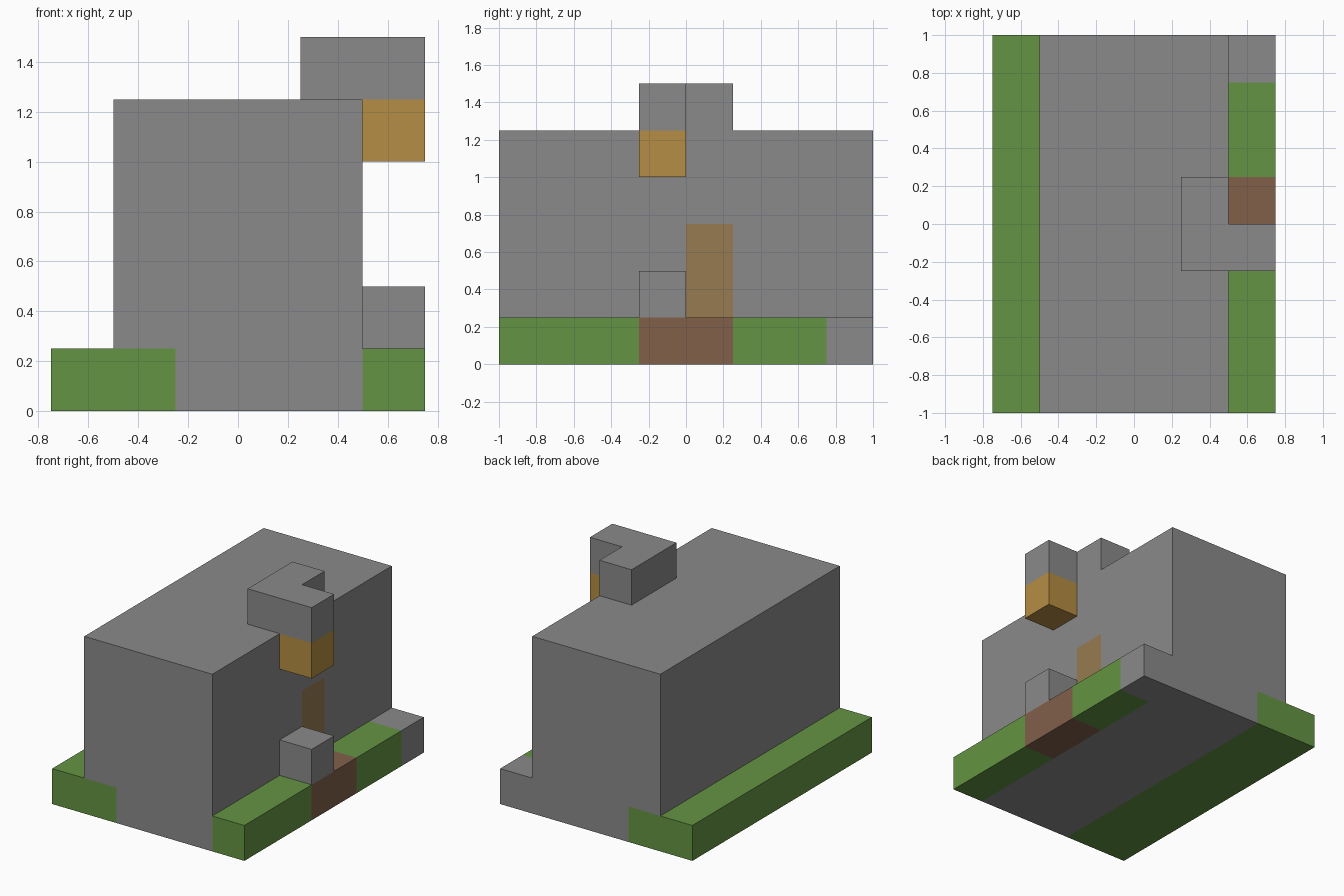
import bpy
import bmesh
from mathutils import Vector

default = bpy.data.objects.get("Cube")
if default:
    bpy.data.objects.remove(default, do_unlink=True)

U = 0.25  # edge length of one block


def linear(c):
    c /= 255
    return c / 12.92 if c <= 0.04045 else ((c + 0.055) / 1.055) ** 2.4


def material(name, r, g, b):
    mat = bpy.data.materials.new(name)
    mat.use_nodes = True
    color = (linear(r), linear(g), linear(b), 1)
    mat.diffuse_color = color
    mat.node_tree.nodes["Principled BSDF"].inputs["Base Color"].default_value = color
    return mat


stone = material("stone_grey", 138, 138, 138)
grass = material("grass_green", 100, 148, 66)
dirt = material("path_brown", 130, 96, 74)
wood = material("door_tan", 150, 123, 80)
amber = material("lamp_amber", 181, 141, 68)


def block(name, mat, low, high):
    """Box between two corners, given in block units."""
    low, high = Vector(low) * U, Vector(high) * U
    bm = bmesh.new()
    bmesh.ops.create_cube(bm, size=1)
    bmesh.ops.scale(bm, vec=high - low, verts=bm.verts)
    bmesh.ops.translate(bm, vec=(low + high) / 2, verts=bm.verts)
    mesh = bpy.data.meshes.new(name)
    bm.to_mesh(mesh)
    bm.free()
    mesh.materials.append(mat)
    obj = bpy.data.objects.new(name, mesh)
    bpy.context.collection.objects.link(obj)
    return obj


# Ground layer: lawns, floor slab, path and corner stone
block("left_lawn", grass, (-3, -4, 0), (-1, 4, 1))
block("floor_slab", stone, (-1, -4, 0), (2, 4, 1))
block("front_lawn", grass, (2, -4, 0), (3, -1, 1))
block("path", dirt, (2, -1, 0), (3, 1, 1))
block("rear_lawn", grass, (2, 1, 0), (3, 3, 1))
block("corner_stone", stone, (2, 3, 0), (3, 4, 1))

# House body, with a door cut into its side face
house = block("house_body", stone, (-2, -4, 1), (2, 4, 5))
house.data.materials.append(wood)
bm = bmesh.new()
bm.from_mesh(house.data)
for point, normal in (((0, 0, 0), (0, 1, 0)), ((0, U, 0), (0, 1, 0)), ((0, 0, 3 * U), (0, 0, 1))):
    bmesh.ops.bisect_plane(bm, geom=bm.verts[:] + bm.edges[:] + bm.faces[:],
                           plane_co=point, plane_no=normal)
for face in bm.faces:
    center = face.calc_center_median()
    if face.normal.x > 0.9 and 0 < center.y < U and center.z < 3 * U:
        face.material_index = 1
bm.to_mesh(house.data)
bm.free()

# Doorstep block beside the door
block("doorstep_block", stone, (2, -1, 1), (3, 0, 2))

# Roof bracket in an L shape, with the lamp hanging from it
block("bracket_arm", stone, (1, -1, 5), (3, 0, 6))
block("bracket_foot", stone, (1, 0, 5), (2, 1, 6))
block("hanging_lamp", amber, (2, -1, 4), (3, 0, 5))
